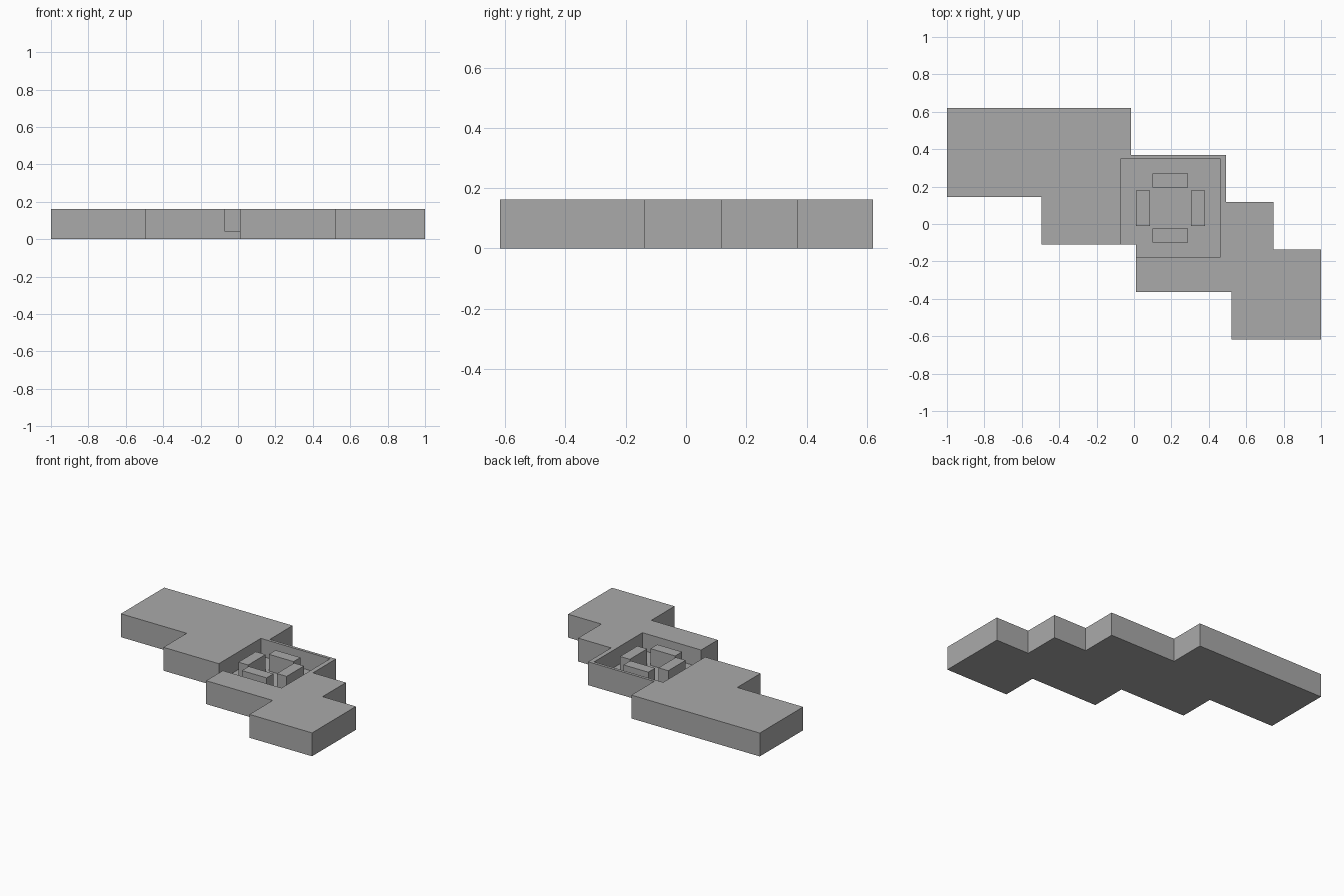
import bpy, bmesh

cube = bpy.data.objects.get("Cube")
if cube:
    bpy.data.objects.remove(cube, do_unlink=True)

grey = bpy.data.materials.new("plain grey")
grey.use_nodes = True
COLOUR = (0.4, 0.4, 0.4, 1)
grey.diffuse_color = COLOUR
grey.node_tree.nodes["Principled BSDF"].inputs["Base Color"].default_value = COLOUR


def prism(name, outline, z0, z1):
    """Extrude a flat outline from z0 up to z1."""
    bm = bmesh.new()
    face = bm.faces.new([bm.verts.new((x, y, z0)) for x, y in outline])
    top = bmesh.ops.extrude_face_region(bm, geom=[face])["geom"]
    for v in top:
        if isinstance(v, bmesh.types.BMVert):
            v.co.z = z1
    bmesh.ops.recalc_face_normals(bm, faces=bm.faces)
    mesh = bpy.data.meshes.new(name)
    bm.to_mesh(mesh)
    bm.free()
    mesh.materials.append(grey)
    obj = bpy.data.objects.new(name, mesh)
    bpy.context.collection.objects.link(obj)
    return obj


def box(name, x0, x1, y0, y1, z0, z1):
    return prism(name, [(x0, y0), (x1, y0), (x1, y1), (x0, y1)], z0, z1)


HEIGHT, FLOOR = 0.162, 0.04

# Stepped building block
building = prism("stepped_building", [
    (-1, 0.62), (-1, 0.145), (-0.495, 0.145), (-0.495, -0.11), (0.01, -0.11),
    (0.01, -0.363), (0.52, -0.363), (0.52, -0.617), (1, -0.617), (1, -0.137),
    (0.745, -0.137), (0.745, 0.118), (0.492, 0.118), (0.492, 0.37),
    (-0.015, 0.37), (-0.015, 0.62)], 0, HEIGHT)

# Sunken courtyard, open at its front corner
cutter = box("courtyard_cutter", -0.07, 0.46, -0.18, 0.35, FLOOR, 0.3)
cutter.hide_render = True
cutter.hide_viewport = True
cut = building.modifiers.new("courtyard", "BOOLEAN")
cut.operation = "DIFFERENCE"
cut.solver = "EXACT"
cut.object = cutter

# Four pavilions around the courtyard centre
CX, CY = 0.195, 0.085
NEAR, FAR, HALF = 0.11, 0.185, 0.095
for name, s in (("back", 1), ("front", -1)):
    y0, y1 = sorted((CY + s * NEAR, CY + s * FAR))
    box(name + "_pavilion", CX - HALF, CX + HALF, y0, y1, FLOOR, 0.156)
for name, s in (("left", 1), ("right", -1)):
    x0, x1 = sorted((CX + s * NEAR, CX + s * FAR))
    box(name + "_pavilion", x0, x1, CY - HALF, CY + HALF, FLOOR, 0.156)
